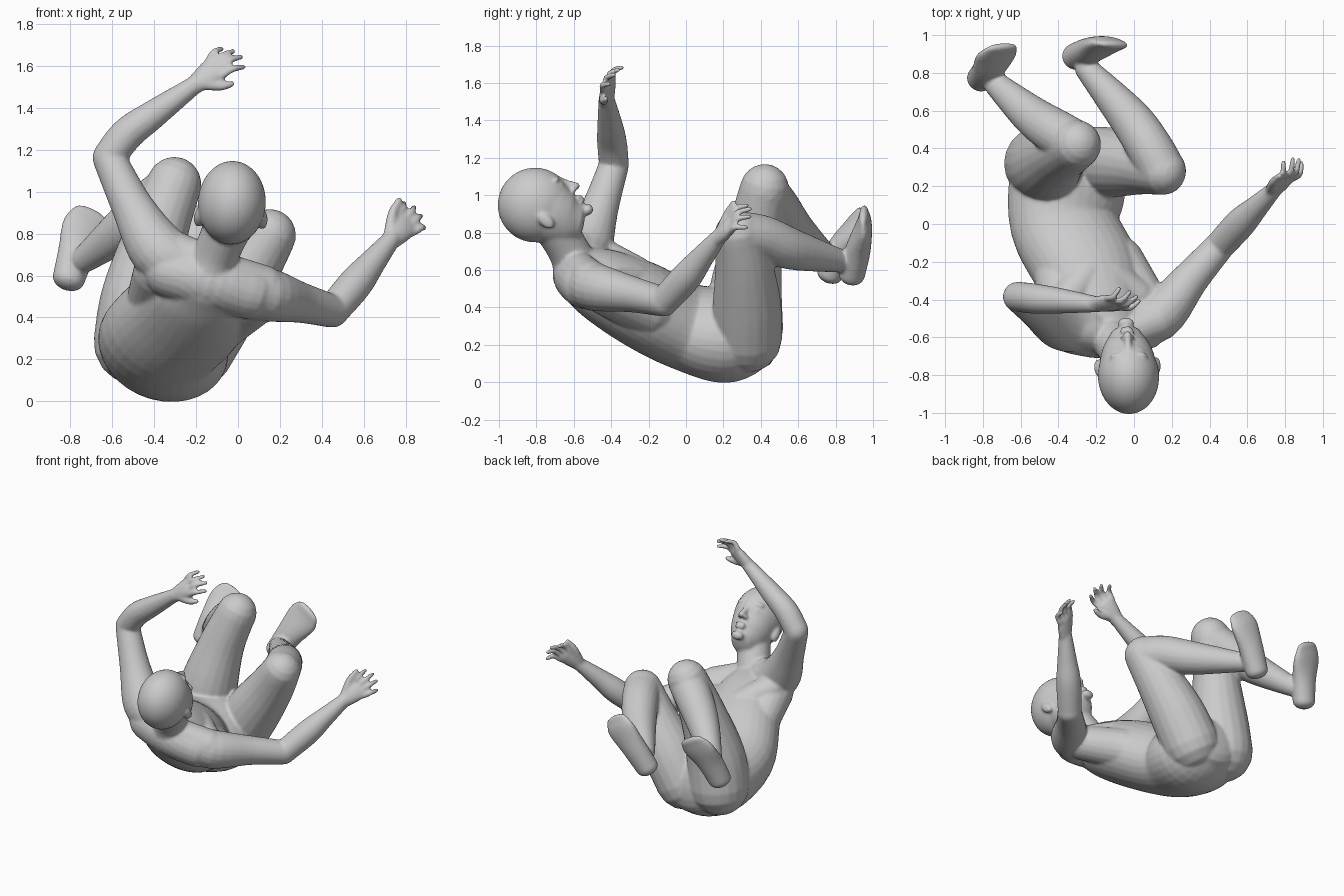
import bpy, bmesh, math
from mathutils import Vector, Matrix

if "Cube" in bpy.data.objects:
    bpy.data.objects.remove(bpy.data.objects["Cube"])

skin = bpy.data.materials.new("matte grey")
skin.diffuse_color = (0.6, 0.6, 0.6, 1)
skin.use_nodes = True
skin.node_tree.nodes["Principled BSDF"].inputs["Base Color"].default_value = skin.diffuse_color
bm = bmesh.new()


def tube(points, side=(1, 0, 0), caps=(None, None), steps=5, seg=20):
    """Closed loft through (x, y, z, half width[, half depth]) with rounded ends."""
    pts = [tuple(p) if len(p) == 5 else tuple(p) + (p[3],) for p in points]
    ext = [pts[0]] + pts + [pts[-1]]
    path = []
    for i in range(1, len(ext) - 2):          # spline through the points
        a, b, c, d = ext[i - 1:i + 3]
        for k in range(steps):
            t = k / steps
            path.append([0.5 * (2 * q + (r - p) * t + (2 * p - 5 * q + 4 * r - s) * t * t
                                + (3 * q - p - 3 * r + s) * t ** 3)
                         for p, q, r, s in zip(a, b, c, d)])
    path.append(list(pts[-1]))
    pos = [Vector(p[:3]) for p in path]
    n = len(path)
    tan = [(pos[min(i + 1, n - 1)] - pos[max(i - 1, 0)]).normalized() for i in range(n)]
    rings = [(pos[i], tan[i], path[i][3], path[i][4]) for i in range(n)]

    def cap(ring, sign, length):
        c, t, ru, rv = ring
        length = length or min(ru, rv)
        return [(c + t * sign * length * math.sin(a), t, ru * math.cos(a), rv * math.cos(a))
                for a in (math.radians(v) for v in (22, 45, 65, 82))]
    rings = cap(rings[0], -1, caps[0])[::-1] + rings + cap(rings[-1], 1, caps[1])
    loops = []
    for c, t, ru, rv in rings:
        u = Vector(side)
        u = (u - t * u.dot(t)).normalized()
        v = t.cross(u)
        loops.append([bm.verts.new(c + u * ru * math.cos(a) + v * rv * math.sin(a))
                      for a in (2 * math.pi * j / seg for j in range(seg))])
    for la, lb in zip(loops, loops[1:]):
        for j in range(seg):
            k = (j + 1) % seg
            bm.faces.new((la[j], la[k], lb[k], lb[j]))
    bm.faces.new(loops[0][::-1])
    bm.faces.new(loops[-1])


# torso, rolled slightly about its length
tube([(-.34, .40, .26, .22, .18), (-.35, .23, .25, .31, .25), (-.365, -.01, .30, .295, .228),
      (-.245, -.25, .42, .29, .225), (-.18, -.45, .52, .25, .195), (-.15, -.57, .58, .19, .155)],
     side=(.95, 0, -.28), caps=(.09, .09), seg=32)

# chest muscles, back muscles and shoulder girdle
tube([(-.38, -.43, .66, .10), (-.25, -.27, .575, .10)])
tube([(.02, -.38, .51, .09), (-.13, -.27, .54, .095)])
tube([(.08, -.44, .475, .115), (-.08, -.2, .38, .135)])
tube([(-.37, -.48, .62, .13), (-.42, -.2, .45, .12)])
tube([(-.32, -.56, .62, .13), (-.14, -.575, .575, .14), (.05, -.54, .52, .13)])

# neck and the slopes to the shoulders
tube([(-.15, -.57, .57, .14), (-.11, -.62, .69, .112), (-.05, -.70, .83, .115)])
tube([(-.10, -.60, .63, .09), (.12, -.51, .54, .11)])
tube([(-.13, -.60, .65, .09), (-.37, -.54, .73, .11)])

# arms: upper arm then forearm
tube([(-.02, -.52, .53, .12), (.13, -.49, .51, .13), (.3, -.29, .47, .097), (.45, -.12, .43, .08)])
tube([(.45, -.12, .43, .078), (.56, 0, .56, .082), (.64, .08, .66, .065), (.73, .17, .77, .045)])
tube([(-.25, -.55, .64, .13), (-.38, -.53, .72, .14), (-.505, -.46, .93, .10), (-.615, -.385, 1.16, .08)])
tube([(-.615, -.385, 1.165, .08), (-.53, -.395, 1.275, .08), (-.41, -.405, 1.365, .07),
      (-.20, -.425, 1.515, .043)])

# legs: thigh then shin
tube([(-.49, .32, .28, .2), (-.46, .32, .5, .193), (-.39, .37, .8, .152), (-.305, .42, 1.035, .132)])
tube([(-.30, .42, 1.02, .125), (-.42, .49, .93, .122), (-.55, .58, .82, .105), (-.73, .74, .68, .066)])
tube([(-.215, .325, .24, .19), (-.1, .325, .42, .183), (.04, .31, .62, .155), (.15, .28, .79, .128)])
tube([(.15, .28, .79, .125), (.08, .41, .77, .122), (-.03, .57, .71, .11), (-.25, .82, .65, .064)])


def foot(heel, middle, ball, toe, side):
    tube([heel + (.078, .072), middle + (.092, .068), ball + (.115, .045), toe + (.095, .025)],
         side=side, caps=(.05, .035))


foot((-.31, .885, .575), (-.23, .92, .71), (-.15, .95, .83), (-.11, .95, .89), (-.8, .05, .6))
foot((-.81, .77, .58), (-.77, .82, .71), (-.73, .89, .82), (-.70, .93, .885), (.95, .3, 0))


def hand(wrist, along, across, curl, thumb_tip, reach=1):
    """Palm, four curled fingers and a thumb; across runs from index to little finger."""
    w, d, s = Vector(wrist), Vector(along).normalized(), Vector(across).normalized()
    n = d.cross(s)
    tube([(*(w - d * .02), .045, .04), (*(w + d * .07), .062, .036), (*(w + d * .13 * reach), .066, .027)],
         side=s, caps=(.03, .02))
    for i, length in zip((-1.5, -.5, .5, 1.5), (.11, .13, .12, .09)):
        base = w + d * (.135 - .006 * abs(i)) * reach + s * i * .036
        mid = base + d * length * .55 * reach + s * i * .008 - n * curl * .2
        tip = base + d * length * reach + s * i * .014 + n * curl
        tube([(*base, .019), (*mid, .0175), (*tip, .014)], side=s, seg=12)
    root, end = w + d * .03 - s * .03, Vector(thumb_tip)
    mid = root.lerp(end, .55) - s * .015
    tube([(*root, .03), (*mid, .023), (*end, .016)], side=n, seg=12)


hand((.73, .17, .77), (.56, .56, .59), (.7, .03, -.69), .035, (.77, .255, .96), .97)
hand((-.20, -.425, 1.515), (.75, .08, .62), (-.55, .42, .61), -.035, (-.03, -.43, 1.515), .95)

# head frame: centre, up towards the crown, out through the face
H = Vector((-.03, -.79, .943))
U = Vector((.06, -.73, .68)).normalized()
X = Vector((1, 0, 0))
X = (X - U * X.dot(U)).normalized()
F = U.cross(X)
if F.z < 0:
    F = -F


def at(x, f, u):
    return tuple(H + X * x + F * f + U * u)


def blob(x, f, u, sx, sf, su, seg=16):
    """Ellipsoid in the head frame."""
    rot = Matrix((X, F, U)).transposed().to_4x4()
    bmesh.ops.create_uvsphere(bm, u_segments=seg, v_segments=seg * 5 // 8, radius=1,
                              matrix=Matrix.Translation(at(x, f, u)) @ rot @ Matrix.Diagonal((sx, sf, su, 1)))


# skull, face and jaw
blob(0, -.008, .015, .162, .2, .2, 40)
tube([at(0, f, u) + (w, d) for u, f, w, d in (
    (.05, .01, .13, .165), (-.01, .012, .15, .167), (-.07, .017, .147, .17),
    (-.12, .03, .136, .158), (-.17, .05, .115, .14), (-.215, .078, .082, .105))],
     side=X, caps=(.06, .035), seg=32)
# nose, lips and chin
tube([at(0, .178, .02) + (.016,), at(0, .195, -.035) + (.019,), at(0, .215, -.075) + (.022,)], side=X, seg=12)
blob(0, .18, -.130, .042, .02, .012)
blob(0, .18, -.152, .036, .019, .012)
blob(0, .165, -.208, .045, .032, .03)
for m in (-1, 1):
    blob(m * .022, .19, -.08, .016, .02, .014)       # nostril wings
    blob(m * .06, .152, -.012, .028, .026, .015)     # eyes
    blob(m * .055, .158, .03, .05, .03, .016)        # brows
    blob(m * .155, -.03, -.075, .022, .034, .055)    # ears

# fuse everything into one continuous skin
bmesh.ops.recalc_face_normals(bm, faces=bm.faces)
mesh = bpy.data.meshes.new("body")
bm.to_mesh(mesh)
bm.free()
mesh.materials.append(skin)
body = bpy.data.objects.new("body", mesh)
bpy.context.collection.objects.link(body)
fuse = body.modifiers.new("fuse", 'REMESH')
fuse.mode = 'VOXEL'
fuse.voxel_size = 0.0095
fuse.use_smooth_shade = True
soft = body.modifiers.new("soften", 'SMOOTH')
soft.factor = 0.5
soft.iterations = 7
